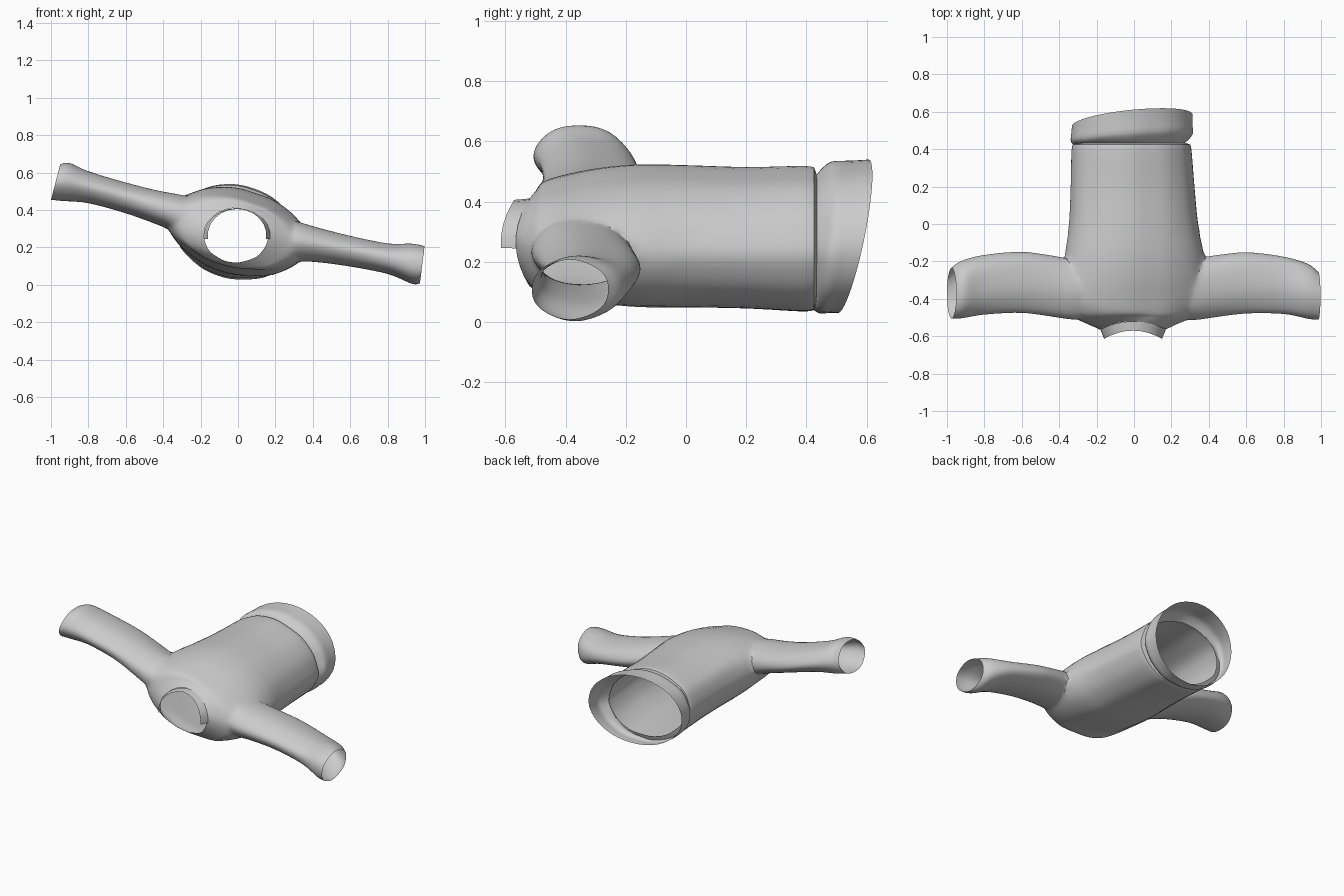
import bpy, bmesh
from math import sin, cos, pi, radians

if "Cube" in bpy.data.objects:
    bpy.data.objects.remove(bpy.data.objects["Cube"])

N = 56  # points around each tube


def spline(keys, steps):
    """Catmull-Rom through tuples of section parameters."""
    out = []
    for i in range(len(keys) - 1):
        p = [keys[max(0, min(len(keys) - 1, i + k))] for k in (-1, 0, 1, 2)]
        for s in range(steps):
            t = s / steps
            out.append(tuple(0.5 * (2 * b + (c - a) * t + (2 * a - 5 * b + 4 * c - d) * t * t
                                    + (3 * b - a - 3 * c + d) * t ** 3) for a, b, c, d in zip(*p)))
    out.append(keys[-1])
    return out


def loft(name, rings, closed=True, caps=False):
    bm = bmesh.new()
    rows = [[bm.verts.new(p) for p in r] for r in rings]
    n = len(rows[0])
    for r0, r1 in zip(rows, rows[1:]):
        for i in range(n if closed else n - 1):
            j = (i + 1) % n
            bm.faces.new((r0[i], r0[j], r1[j], r1[i]))
    if caps:
        bm.faces.new(rows[0])
        bm.faces.new(rows[-1])
    bmesh.ops.recalc_face_normals(bm, faces=bm.faces)
    me = bpy.data.meshes.new(name)
    bm.to_mesh(me)
    bm.free()
    ob = bpy.data.objects.new(name, me)
    bpy.context.collection.objects.link(ob)
    return ob


def apply_mods(ob):
    bpy.ops.object.select_all(action='DESELECT')
    bpy.context.view_layer.objects.active = ob
    ob.select_set(True)
    for m in list(ob.modifiers):
        bpy.ops.object.modifier_apply(modifier=m.name)


def smooth(ob):
    bpy.ops.object.select_all(action='DESELECT')
    bpy.context.view_layer.objects.active = ob
    ob.select_set(True)
    bpy.ops.object.shade_smooth_by_angle(angle=radians(40))


def torso_ring(y, cx, cz, a, b, tilt, bow, lean=0.0, lean_x=0.0, ripple=0.008):
    ct, st = cos(radians(tilt)), sin(radians(tilt))
    pts = []
    for i in range(N):
        t = 2 * pi * i / N
        k = 1 + ripple * (sin(7 * t + 1) + 0.6 * sin(12 * t))
        u, v = a * k * cos(t), b * k * sin(t)
        dx, dz = u * ct - v * st, u * st + v * ct
        pts.append((cx + dx, y + bow * sin(t) ** 2 + lean * dz + lean_x * dx, cz + dz))
    return pts


# torso: y, centre x, centre z, half width, half height, tilt, bow
torso_keys = [
    (-0.565, -0.01, 0.265, 0.172, 0.145, 0, 0.045),
    (-0.53, -0.01, 0.268, 0.255, 0.166, -8, 0.035),
    (-0.49, -0.01, 0.275, 0.335, 0.180, -13, 0.02),
    (-0.40, -0.005, 0.283, 0.385, 0.190, -14, 0.0),
    (-0.28, 0.0, 0.286, 0.390, 0.212, -14, 0.0),
    (-0.15, 0.0, 0.285, 0.378, 0.226, -14, 0.0),
    (0.0, -0.005, 0.283, 0.350, 0.228, -14, 0.0),
    (0.20, -0.01, 0.278, 0.335, 0.228, -14, 0.0),
    (0.38, -0.015, 0.275, 0.325, 0.236, -14, 0.0),
    (0.425, -0.015, 0.275, 0.318, 0.232, -14, 0.0)]
rings = [torso_ring(*k) for k in spline(torso_keys, 5)]
rings.append(torso_ring(0.435, -0.015, 0.275, 0.285, 0.205, -14, 0))
# temporary plugs beyond the openings keep the boolean watertight
rings.insert(0, torso_ring(-0.8, -0.01, 0.265, 0.15, 0.13, 0, 0))
rings.append(torso_ring(0.9, -0.015, 0.275, 0.27, 0.19, -14, 0))
body = loft("sweater_body", rings, caps=True)


# sleeves: x, centre y, centre z, half depth y, half height z, end shear
def sleeve(name, keys):
    def ring(x, cy, cz, ry, rz, sh):
        out = []
        for i in range(N):
            t = 2 * pi * i / N
            k = 1 + 0.01 * sin(6 * t + 5 * x)
            out.append((x + sh * sin(t), cy + ry * k * cos(t), cz + rz * k * sin(t)))
        return out
    rs = [ring(*k) for k in spline(keys, 5)]
    x, cy, cz, ry, rz, _ = keys[-1]
    rs.append(ring(1.3 if x > 0 else -1.3, cy, cz, ry, rz, 0))
    return loft(name, rs, caps=True)


right = sleeve("right_sleeve", [
    (0.18, -0.35, 0.25, 0.13, 0.10, 0), (0.30, -0.355, 0.235, 0.158, 0.108, 0),
    (0.42, -0.335, 0.215, 0.165, 0.094, 0), (0.60, -0.315, 0.18, 0.163, 0.082, 0),
    (0.80, -0.328, 0.14, 0.154, 0.081, 0), (0.93, -0.36, 0.113, 0.148, 0.106, 0),
    (0.985, -0.385, 0.108, 0.128, 0.098, 0.012)])
left = sleeve("left_sleeve", [
    (-0.18, -0.35, 0.345, 0.13, 0.10, 0), (-0.30, -0.355, 0.375, 0.158, 0.105, 0),
    (-0.42, -0.335, 0.41, 0.165, 0.092, 0), (-0.60, -0.312, 0.465, 0.163, 0.082, 0),
    (-0.80, -0.325, 0.522, 0.158, 0.086, 0), (-0.92, -0.35, 0.55, 0.152, 0.102, 0.02),
    (-0.975, -0.37, 0.55, 0.135, 0.096, 0.025)])

# join sleeves into the torso
for s in (right, left):
    m = body.modifiers.new("join", 'BOOLEAN')
    m.operation = 'UNION'
    m.solver = 'EXACT'
    m.object = s
apply_mods(body)
for s in (right, left):
    bpy.data.objects.remove(s, do_unlink=True)

# open neck, hem and cuffs
bm = bmesh.new()
bm.from_mesh(body.data)
plug = [v for v in bm.verts if v.co.y < -0.75 or v.co.y > 0.8 or abs(v.co.x) > 1.2]
bmesh.ops.delete(bm, geom=plug, context='VERTS')
bmesh.ops.remove_doubles(bm, verts=bm.verts, dist=0.003)
# soften the armhole seams
seam = [v for v in bm.verts if 0.2 < abs(v.co.x) < 0.55 and -0.56 < v.co.y < -0.05 and not v.is_boundary]
for _ in range(4):
    bmesh.ops.smooth_vert(bm, verts=seam, factor=0.5, use_axis_x=True, use_axis_y=True, use_axis_z=True)
bm.to_mesh(body.data)
bm.free()
smooth(body)

# hem band: slanted flared ring behind the groove
band_keys = [
    (0.432, -0.015, 0.275, 0.285, 0.205, -14, 0, 0.00, 0.00, 0.008),
    (0.440, -0.015, 0.278, 0.310, 0.230, -14, 0, 0.08, 0.06, 0.010),
    (0.465, -0.013, 0.280, 0.330, 0.247, -14, 0, 0.10, 0.08, 0.006),
    (0.510, -0.012, 0.282, 0.328, 0.248, -14, 0, 0.16, 0.10, 0.003),
    (0.555, -0.010, 0.284, 0.326, 0.250, -14, 0, 0.22, 0.12, 0.002)]
band = loft("hem_band", [torso_ring(*k) for k in spline(band_keys, 3)])
smooth(band)


# collar: short open strip round the upper part of the neck hole
def collar_row(f):
    row = []
    for i in range(13):
        t = radians(-8 + 196 * i / 12)
        r = 1.03 - 0.12 * f
        row.append((-0.005 + 0.172 * r * cos(t),
                    -0.565 + 0.045 * sin(t) ** 2 - 0.05 * f,
                    0.265 + 0.145 * (1.0 - 0.03 * f) * sin(t)))
    return row


collar = loft("collar", [collar_row(f) for f in (0, 0.5, 1)], closed=False)
smooth(collar)
